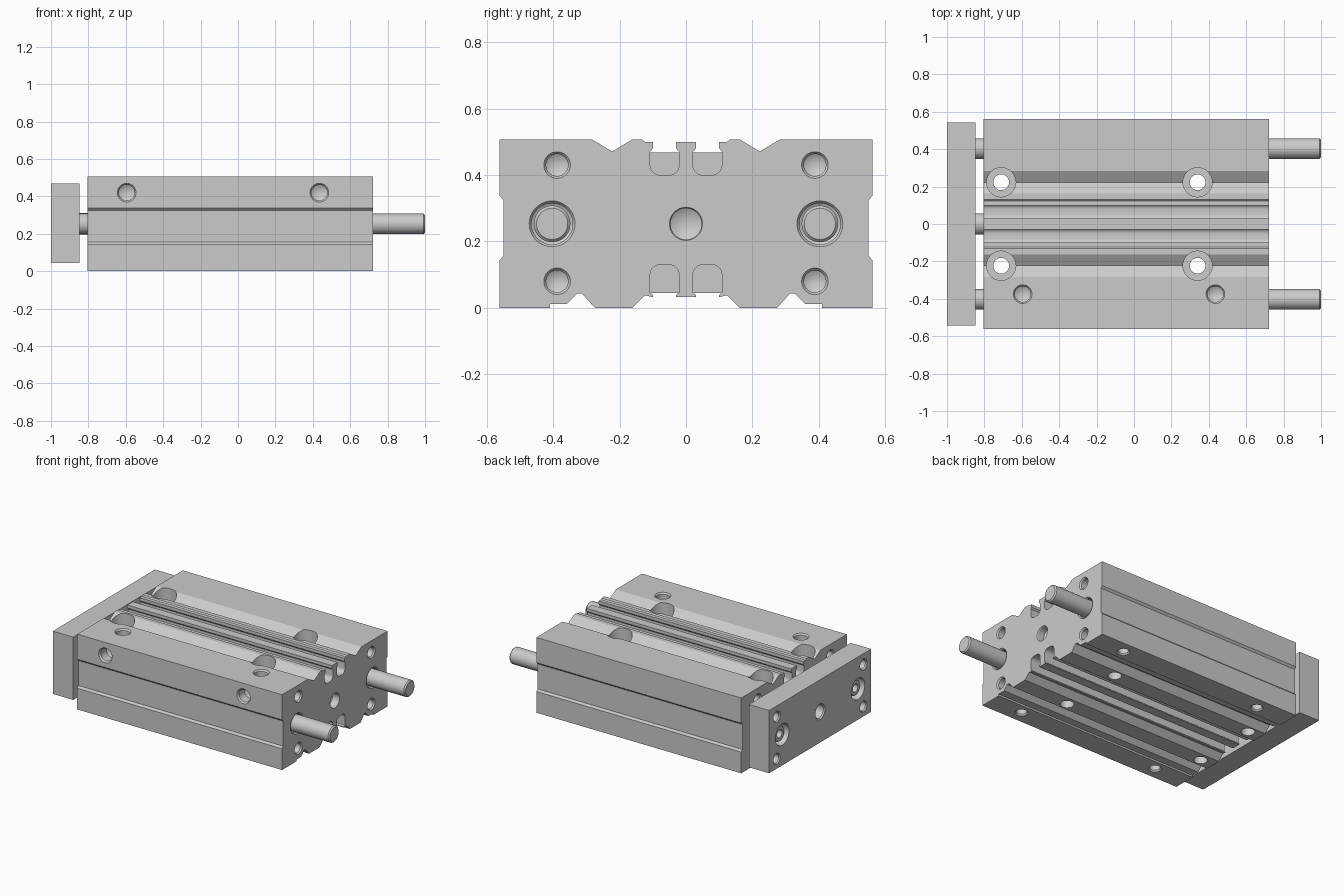
import bpy, bmesh
from math import pi, cos, sin
from mathutils import Vector

if "Cube" in bpy.data.objects:
    bpy.data.objects.remove(bpy.data.objects["Cube"])

SEG = 40
X0, X1 = -0.805, 0.722      # body ends
ZC = 0.253                  # rod axis height
TOP, SIDE = 0.507, 0.562


def add_lathe(bm, profile, origin, direction):
    """Revolve (radius, depth) points around an axis."""
    q = Vector((0, 0, 1)).rotation_difference(Vector(direction))
    o = Vector(origin)
    rings = []
    for r, t in profile:
        n = 1 if r == 0 else SEG
        rings.append([bm.verts.new(o + q @ Vector((r * cos(2 * pi * i / SEG), r * sin(2 * pi * i / SEG), t)))
                      for i in range(n)])
    for a, b in zip(rings, rings[1:]):
        for i in range(SEG):
            j = (i + 1) % SEG
            if len(a) == 1:
                bm.faces.new((a[0], b[i], b[j]))
            elif len(b) == 1:
                bm.faces.new((a[i], b[0], a[j]))
            else:
                bm.faces.new((a[i], b[i], b[j], a[j]))


def make_object(name, bm):
    bmesh.ops.recalc_face_normals(bm, faces=bm.faces)
    me = bpy.data.meshes.new(name)
    bm.to_mesh(me)
    bm.free()
    ob = bpy.data.objects.new(name, me)
    bpy.context.collection.objects.link(ob)
    return ob


def finish(ob):
    bpy.ops.object.select_all(action='DESELECT')
    ob.select_set(True)
    bpy.context.view_layer.objects.active = ob
    for m in list(ob.modifiers):
        bpy.ops.object.modifier_apply(modifier=m.name)
    bpy.ops.object.shade_smooth_by_angle(angle=0.5)


def lathe_object(name, profile, origin, direction):
    bm = bmesh.new()
    add_lathe(bm, profile, origin, direction)
    finish(make_object(name, bm))


def cut(ob, holes):
    bm = bmesh.new()
    for h in holes:
        add_lathe(bm, *h)
    cutter = make_object("hole_cutter", bm)
    cutter.hide_render = True
    mod = ob.modifiers.new("holes", 'BOOLEAN')
    mod.operation, mod.solver, mod.object = 'DIFFERENCE', 'EXACT', cutter
    finish(ob)
    bpy.data.objects.remove(cutter)


def blind(r_out, r_in, depth):
    """Chamfered drilled hole with a conical end."""
    return [(0, -0.02), (r_out, -0.02), (r_out, 0), (r_in, r_out - r_in + 0.002),
            (r_in, depth), (0, depth + r_in * 0.6)]


def arc(cy, cz, r, a0, a1, n=7):
    return [(cy + r * cos(a0 + (a1 - a0) * i / n), cz + r * sin(a0 + (a1 - a0) * i / n)) for i in range(n + 1)]


# Body: half of the extrusion section (y, z), mirrored and swept along x
R = 0.03
half = [(.03, .033), (.03, .038), (.021, .046)]
half += arc(.021 + R, .13 - R, R, pi, pi / 2) + arc(.108 - R, .13 - R, R, pi / 2, 0)
half += [(.108, .046), (.1, .038), (.1, .032), (.123, .038), (.162, 0), (.274, 0), (.313, .043),
         (.328, .043), (.358, .012), (.41, .012), (.41, 0), (SIDE, 0), (SIDE, .143), (.55, .156),
         (.55, .325), (SIDE, .338), (SIDE, TOP), (.283, TOP), (.222, .471), (.162, TOP),
         (.132, TOP), (.124, .5), (.1, .5), (.1, .48), (.108, .47)]
half += arc(.108 - R, .4 + R, R, 0, -pi / 2) + arc(.021 + R, .4 + R, R, -pi / 2, -pi)
half += [(.021, .47), (.03, .48), (.03, .5)]
section = half + [(-y, z) for y, z in reversed(half)]

bm = bmesh.new()
face = bm.faces.new([bm.verts.new((X0, y, z)) for y, z in section])
ext = bmesh.ops.extrude_face_region(bm, geom=[face])
bmesh.ops.translate(bm, vec=(X1 - X0, 0, 0), verts=[v for v in ext['geom'] if isinstance(v, bmesh.types.BMVert)])
body = make_object("cylinder_body", bm)

# Holes in the body
holes = [(blind(.05, .047, .05), (X1, 0, ZC), (-1, 0, 0)),
         (blind(.062, .058, .1), (X0, 0, ZC), (1, 0, 0))]
through = [(0, -.03), (.078, -.03), (.078, .15), (.042, .15), (.042, .54), (0, .54)]
for s in (-1, 1):
    for x, d in ((X0, 1), (X1, -1)):
        holes.append((blind(.069, .062, .1), (x, s * .403, ZC), (d, 0, 0)))       # rod bores
        for z in (.08, .43):
            holes.append((blind(.04, .033, .12), (x, s * .388, z), (d, 0, 0)))    # end taps
    for x in (-.71, .34):
        holes.append((through, (x, s * .223, TOP), (0, 0, -1)))                   # mounting holes
    for x in (-.565, .485):
        holes.append((blind(.04, .033, .12), (x, s * .478, 0), (0, 0, 1)))        # bottom taps
for x in (-.595, .435):                                                           # air ports
    holes.append((blind(.05, .042, .07), (x, -SIDE, .42), (0, 1, 0)))
    holes.append((blind(.05, .042, .07), (x, -.375, TOP), (0, 0, -1)))
cut(body, holes)

# End plate
bm = bmesh.new()
bmesh.ops.create_cube(bm, size=1)
for v in bm.verts:
    v.co = (-.924 + v.co.x * .152, v.co.y * 1.086, .2565 + v.co.z * .423)
plate = make_object("end_plate", bm)
holes = [(blind(.052, .046, .17), (-1, 0, ZC), (1, 0, 0))]
for s in (-1, 1):
    holes.append(([(0, -.02), (.072, -.02), (.072, .07), (0, .07)], (-1, s * .403, ZC), (1, 0, 0)))
    for z in (.112, .394):
        holes.append((blind(.037, .031, .17), (-1, s * .462, z), (1, 0, 0)))
cut(plate, holes)


# Rods and plate screws
def rod(r, length, c=.008):
    return [(0, 0), (r, 0), (r, length - c), (r - c, length), (0, length)]


lathe_object("piston_rod", rod(.057, .15), (-.85, 0, ZC), (1, 0, 0))
for side, s in (("front", -1), ("back", 1)):
    lathe_object(side + "_guide_rod", rod(.055, 1.85), (-.85, s * .403, ZC), (1, 0, 0))
    lathe_object(side + "_plate_screw", [(0, .035), (.027, .035), (.027, 0), (.048, 0), (.053, .005), (.053, .055), (0, .055)],
                 (-.98, s * .403, ZC), (1, 0, 0))
